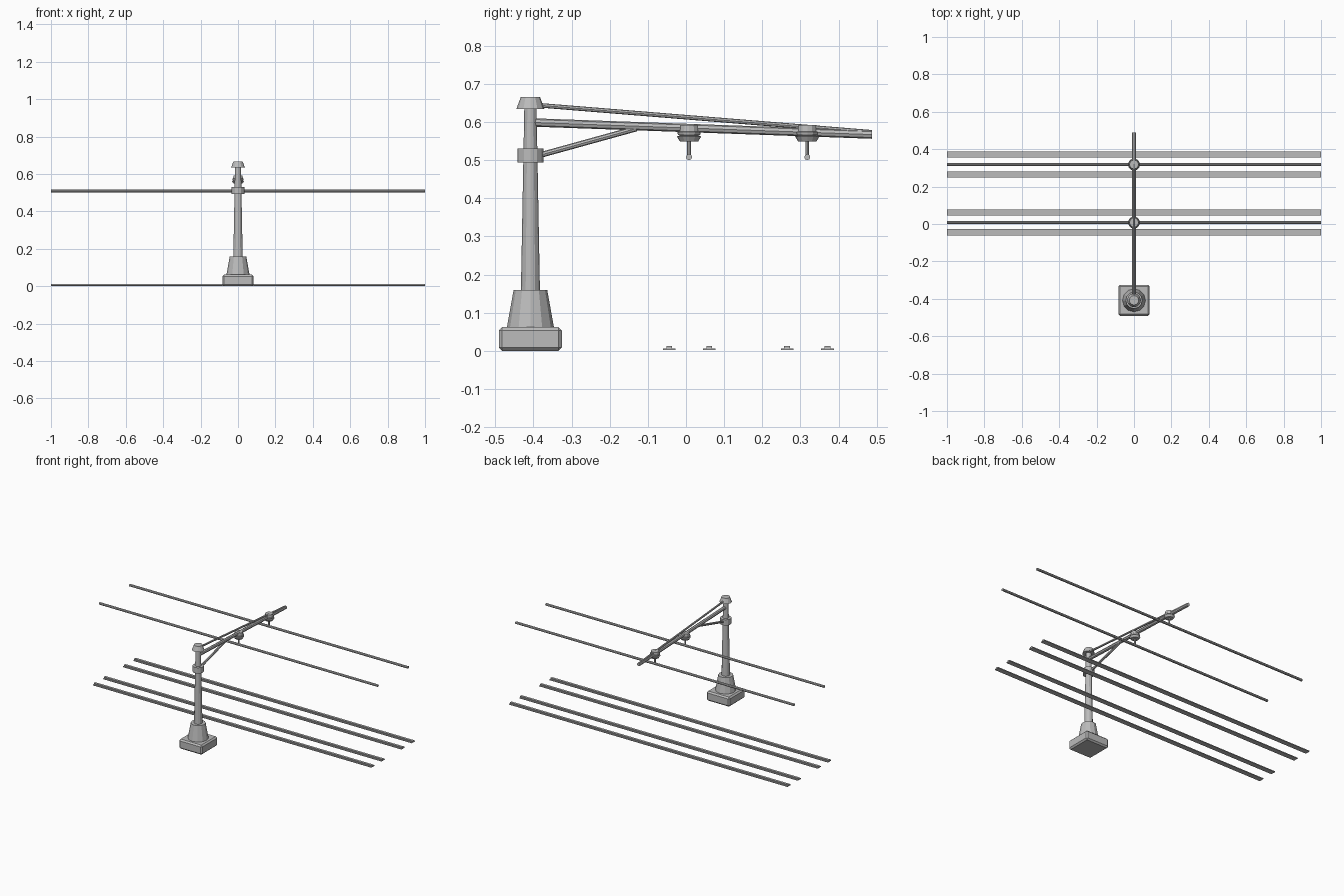
import bpy, bmesh, math
from mathutils import Vector

if "Cube" in bpy.data.objects:
    bpy.data.objects.remove(bpy.data.objects["Cube"], do_unlink=True)

gray = bpy.data.materials.new("plain gray")
gray.use_nodes = True
color = (0.5, 0.5, 0.5, 1)
gray.diffuse_color = color
gray.node_tree.nodes["Principled BSDF"].inputs["Base Color"].default_value = color

POLE_Y = -0.408


def finish(name, bm):
    bmesh.ops.recalc_face_normals(bm, faces=bm.faces)
    mesh = bpy.data.meshes.new(name)
    bm.to_mesh(mesh)
    bm.free()
    mesh.materials.append(gray)
    obj = bpy.data.objects.new(name, mesh)
    bpy.context.collection.objects.link(obj)
    return obj


def lathe(name, y, profile, sides=12):
    """Closed turned solid about a vertical axis, profile = (radius, z)."""
    bm = bmesh.new()
    rings = []
    for r, z in profile:
        angles = [math.tau * i / sides for i in range(sides)]
        rings.append([bm.verts.new((r * math.cos(a), y + r * math.sin(a), z)) for a in angles])
    for low, high in zip(rings, rings[1:]):
        for i in range(sides):
            j = (i + 1) % sides
            bm.faces.new((low[i], low[j], high[j], high[i]))
    bm.faces.new(rings[0][::-1])
    bm.faces.new(rings[-1])
    return finish(name, bm)


def rod(name, start, end, radius, sides=8):
    """Straight round bar between two points."""
    a, b = Vector(start), Vector(end)
    bm = bmesh.new()
    bmesh.ops.create_cone(bm, cap_ends=True, segments=sides,
                          radius1=radius, radius2=radius, depth=(b - a).length)
    obj = finish(name, bm)
    obj.location = (a + b) / 2
    obj.rotation_euler = (b - a).to_track_quat("Z", "Y").to_euler()
    return obj


def box(name, center, size, bevel=0):
    bm = bmesh.new()
    bmesh.ops.create_cube(bm, size=1)
    bmesh.ops.scale(bm, vec=size, verts=bm.verts)
    obj = finish(name, bm)
    obj.location = center
    if bevel:
        mod = obj.modifiers.new("bevel", "BEVEL")
        mod.width = bevel
        mod.segments = 1
    return obj


# Foundation and mast
box("foundation_block", (0, POLE_Y, 0.031), (0.166, 0.166, 0.062), 0.009)
lathe("mast_footing", POLE_Y, [(0.062, 0.06), (0.044, 0.16)])
lathe("mast", POLE_Y, [(0.025, 0.155), (0.016, 0.64)])
lathe("mast_collar", POLE_Y, [(0.034, 0.494), (0.034, 0.531)])
lathe("mast_cap", POLE_Y, [(0.037, 0.634), (0.025, 0.666)])

# Cantilever arm with its stay and brace
rod("cantilever_arm", (0, POLE_Y, 0.599), (0, 0.488, 0.567), 0.011)
rod("upper_stay", (0, POLE_Y + 0.01, 0.645), (0, 0.488, 0.573), 0.006)
rod("lower_brace", (0, POLE_Y + 0.01, 0.509), (0, -0.13, 0.583), 0.0075)

# Insulators, hangers and overhead wires
for side, y in (("near", 0.008), ("far", 0.318)):
    lathe(side + "_insulator", y, [
        (0.024, 0.592), (0.026, 0.575), (0.031, 0.574), (0.029, 0.566),
        (0.024, 0.565), (0.032, 0.562), (0.024, 0.549)])
    rod(side + "_hanger", (0, y, 0.508), (0, y, 0.555), 0.005)
    rod(side + "_wire", (-1, y, 0.508), (1, y, 0.508), 0.008)

# Two tracks of two rails, each a flange with a head
for i, y in enumerate((-0.044, 0.061, 0.265, 0.371), 1):
    box(f"rail_{i}_flange", (0, y, 0.004), (2, 0.033, 0.005))
    box(f"rail_{i}_head", (0, y, 0.009), (2, 0.015, 0.008))
